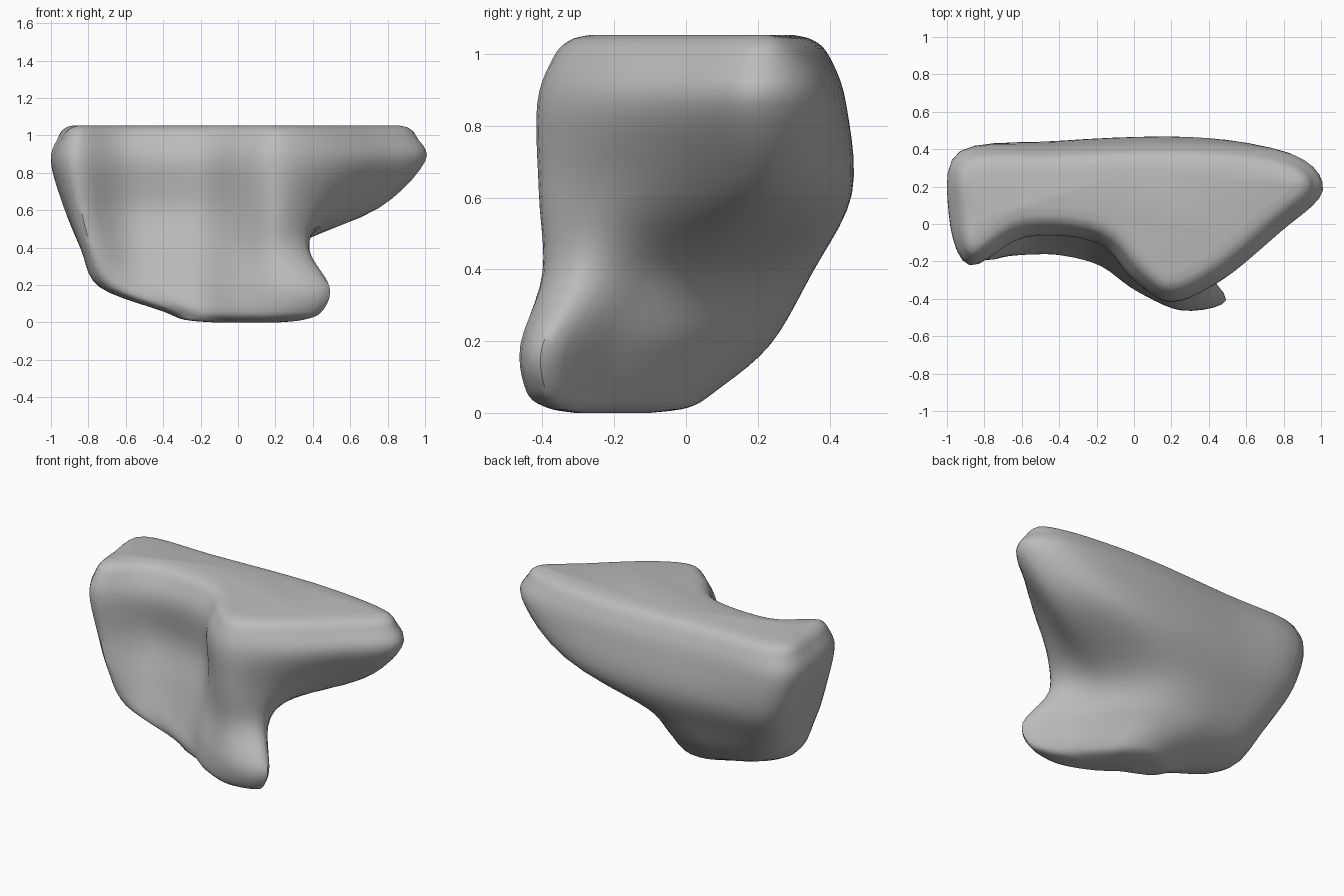
import bpy
import bmesh
import math
from mathutils import Vector

cube = bpy.data.objects.get("Cube")
if cube:
    bpy.data.objects.remove(cube, do_unlink=True)

STEPS = 5  # subdivisions between neighbouring control points


def make_material(name, value):
    mat = bpy.data.materials.new(name)
    mat.use_nodes = True
    colour = (value, value, value, 1)
    mat.diffuse_color = colour
    mat.node_tree.nodes["Principled BSDF"].inputs["Base Color"].default_value = colour
    return mat


def ring(z, points):
    return [Vector((x, y, z)) for x, y in points]


def scaled(source, centre, factor, z):
    """Copy of a section, shrunk around a centre and moved to height z."""
    cx, cy = centre
    return [Vector((cx + (p.x - cx) * factor, cy + (p.y - cy) * factor, z)) for p in source]


def inset(source, distance, z):
    """Copy of a clockwise section, moved inwards and to height z."""
    result = []
    for i, p in enumerate(source):
        along = (source[(i + 1) % len(source)] - source[i - 1]).normalized()
        result.append(Vector((p.x + along.y * distance, p.y - along.x * distance, z)))
    return result


def spline(a, b, c, d, t):
    """Smooth curve from b to c, guided by the neighbours a and d."""
    return b + 0.5 * t * (c - a + t * (2 * a - 5 * b + 4 * c - d + t * (3 * (b - c) + d - a)))


def smooth_closed(points):
    n = len(points)
    return [spline(points[i - 1], points[i], points[(i + 1) % n], points[(i + 2) % n], k / STEPS)
            for i in range(n) for k in range(STEPS)]


def smooth_stack(rings):
    last = len(rings) - 1
    stack = []
    for i in range(last):
        near = [rings[max(i - 1, 0)], rings[i], rings[i + 1], rings[min(i + 2, last)]]
        for k in range(STEPS):
            stack.append([spline(*corner, k / STEPS) for corner in zip(*near)])
    return stack + [rings[-1]]


# Sections, each running back left, back, side horn, front lobe, hollow, front left
foot = ring(0.06, [(-.3, .04), (-.18, .08), (-.06, .07), (.05, .01), (.15, -.1), (.28, -.24),
                   (.45, -.39), (.25, -.445), (.02, -.36), (-.15, -.24), (-.28, -.18),
                   (-.37, -.13), (-.4, -.04)])
ankle = ring(0.19, [(-.62, .16), (-.35, .23), (-.15, .22), (.01, .15), (.16, 0), (.31, -.2),
                    (.49, -.4), (.25, -.46), (0, -.34), (-.22, -.18), (-.48, -.15),
                    (-.68, -.16), (-.74, 0)])
waist = ring(0.39, [(-.77, .27), (-.42, .34), (-.1, .345), (.11, .27), (.25, .1), (.31, -.08),
                    (.38, -.3), (.2, -.4), (-.01, -.28), (-.22, -.13), (-.54, -.09),
                    (-.78, -.19), (-.84, .04)])
shoulder = ring(0.61, [(-.87, .37), (-.4, .44), (.25, .46), (.58, .39), (.75, .2), (.58, -.04),
                       (.4, -.29), (.2, -.41), (0, -.28), (-.21, -.08), (-.57, -.04),
                       (-.84, -.2), (-.92, .05)])
brim = ring(0.86, [(-.93, .39), (-.4, .425), (.3, .445), (.83, .38), (1, .18), (.77, -.05),
                   (.47, -.3), (.2, -.415), (0, -.3), (-.2, -.1), (-.58, -.07),
                   (-.88, -.22), (-.99, .05)])

# Rounded base and flat top grow out of the end sections
sections = [scaled(foot, (.06, -.22), f, z) for f, z in ((.4, 0), (.75, .015))]
sections += [foot, ankle, waist, shoulder, brim]
sections += [inset(brim, d, z) for d, z in ((.045, .99), (.09, 1.038), (.15, 1.054))]

# Skin the sections into one closed body
bm = bmesh.new()
loops = [[bm.verts.new(p) for p in layer]
         for layer in smooth_stack([smooth_closed(s) for s in sections])]
for low, high in zip(loops, loops[1:]):
    for i in range(len(low)):
        bm.faces.new((low[i - 1], low[i], high[i], high[i - 1]))
bm.faces.new(loops[0])
bm.faces.new(loops[-1])
bmesh.ops.recalc_face_normals(bm, faces=bm.faces)

mesh = bpy.data.meshes.new("bone_body")
bm.to_mesh(mesh)
bm.free()
body = bpy.data.objects.new("bone_body", mesh)
bpy.context.collection.objects.link(body)
mesh.materials.append(make_material("plain grey", 0.5))

bpy.context.view_layer.objects.active = body
body.select_set(True)
bpy.ops.object.shade_smooth_by_angle(angle=math.radians(50))
